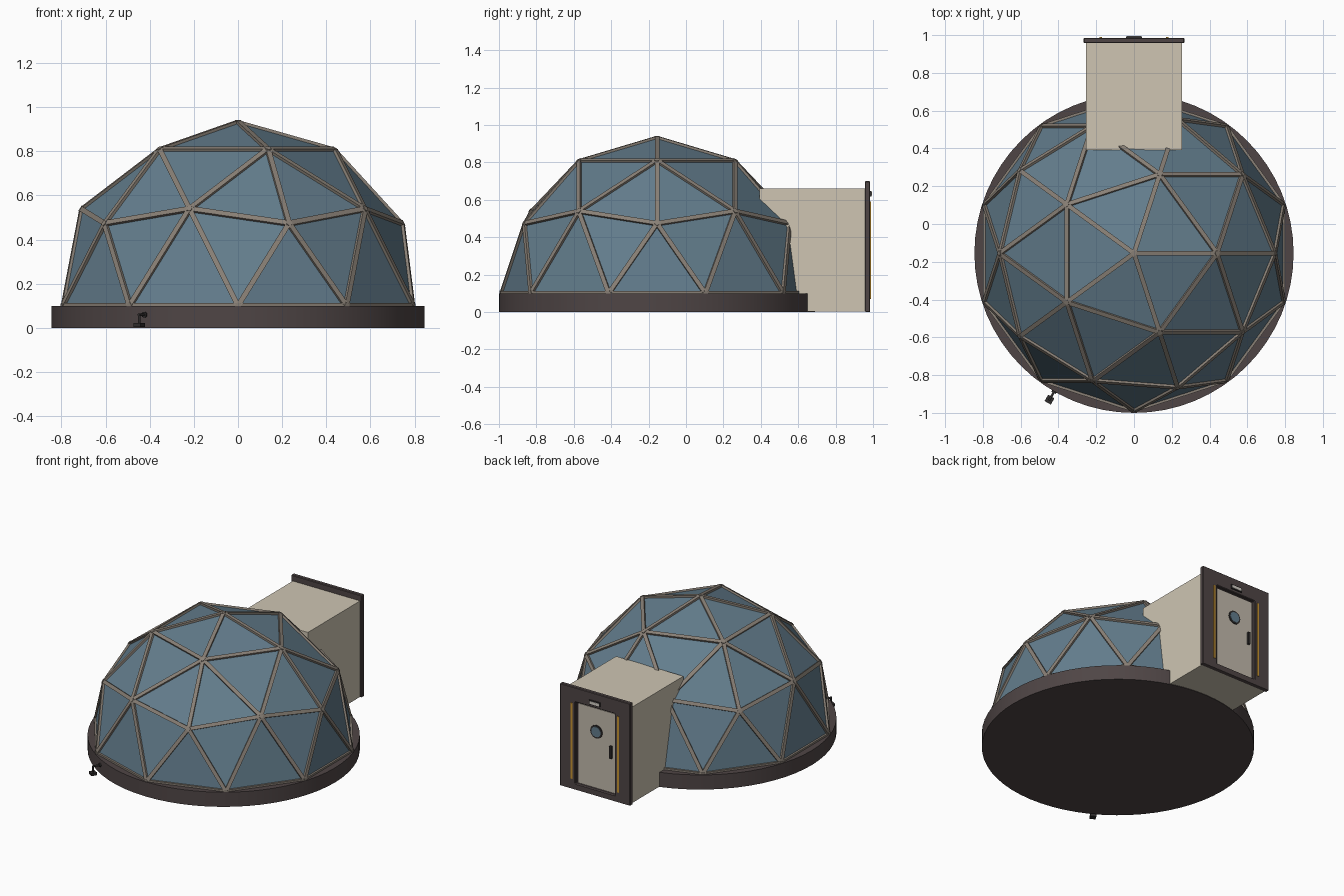
import bpy, bmesh
from math import radians, sin, cos
from mathutils import Matrix, Vector

if "Cube" in bpy.data.objects:
    bpy.data.objects.remove(bpy.data.objects["Cube"], do_unlink=True)


def material(name, r, g, b):
    m = bpy.data.materials.new(name)
    m.use_nodes = True
    m.diffuse_color = (r, g, b, 1)
    m.node_tree.nodes["Principled BSDF"].inputs["Base Color"].default_value = (r, g, b, 1)
    return m


GLASS = material("blue glass", .125, .205, .265)
STRUT = material("taupe strut", .25, .215, .18)
DARK = material("dark brown metal", .078, .060, .060)
CREAM = material("cream wall", .62, .56, .45)
DOOR = material("pale door", .54, .49, .41)
AMBER = material("amber strip", .58, .30, .03)
BLACK = material("black metal", .03, .027, .027)
LAMP = material("pale lamp", .65, .62, .56)

CENTRE = Vector((0, -.155, .1))
RADIUS = .83
BASE_R = .845


def finish(bm, name, mat):
    bmesh.ops.recalc_face_normals(bm, faces=bm.faces)
    mesh = bpy.data.meshes.new(name)
    bm.to_mesh(mesh)
    bm.free()
    mesh.materials.append(mat)
    ob = bpy.data.objects.new(name, mesh)
    bpy.context.collection.objects.link(ob)
    return ob


def add_box(bm, lo, hi):
    lo, hi = Vector(lo), Vector(hi)
    m = Matrix.Translation((lo + hi) / 2) @ Matrix.Diagonal((*(hi - lo), 1))
    return bmesh.ops.create_cube(bm, size=1, matrix=m)


def box(name, lo, hi, mat):
    bm = bmesh.new()
    add_box(bm, lo, hi)
    return finish(bm, name, mat)


def add_rod(bm, a, b, radius, sides):
    a, b = Vector(a), Vector(b)
    turn = (b - a).to_track_quat('Z', 'Y').to_matrix().to_4x4()
    bmesh.ops.create_cone(bm, cap_ends=True, segments=sides, radius1=radius, radius2=radius,
                          depth=(b - a).length, matrix=Matrix.Translation((a + b) / 2) @ turn)


def rod(name, a, b, radius, mat, sides=24):
    bm = bmesh.new()
    add_rod(bm, a, b, radius, sides)
    ob = finish(bm, name, mat)
    bpy.ops.object.select_all(action='DESELECT')
    ob.select_set(True)
    bpy.context.view_layer.objects.active = ob
    bpy.ops.object.shade_smooth_by_angle(angle=radians(35))
    return ob


def bevel(ob, width):
    mod = ob.modifiers.new("soft edges", 'BEVEL')
    mod.width = width
    mod.segments = 1


# Round foundation
rod("foundation", (0, CENTRE.y, 0), (0, CENTRE.y, .1), BASE_R, DARK, 64)

# Geodesic glass panels: upper half of a faceted sphere
dome = bmesh.new()
bmesh.ops.create_icosphere(dome, subdivisions=2, radius=RADIUS)
bmesh.ops.delete(dome, geom=[v for v in dome.verts if v.co.z < -.05], context='VERTS')
bmesh.ops.translate(dome, verts=dome.verts, vec=CENTRE)

# One square strut along every panel edge, turned to face outwards
struts = bmesh.new()
for e in dome.edges:
    a, b = (v.co for v in e.verts)
    mid = (a + b) / 2
    along = (b - a).normalized()
    out = (mid - CENTRE).normalized()
    side = along.cross(out)
    frame = Matrix((side * .024, out * .022, along * (b - a).length)).transposed().to_4x4()
    bmesh.ops.create_cube(struts, size=1, matrix=Matrix.Translation(mid) @ frame)
# Hubs fill the joints between struts
for v in dome.verts:
    out = (v.co - CENTRE).normalized()
    add_rod(struts, v.co - out * .011, v.co + out * .011, .014, 8)
finish(struts, "dome_struts", STRUT)
finish(dome, "dome_panels", GLASS)

# Entrance tunnel running into the dome
box("entrance_tunnel", (-.255, .392, .003), (.255, .962, .66), CREAM)

# Door surround with a recessed opening
bm = bmesh.new()
add_box(bm, (-.267, .957, 0), (.267, .985, .7))
back = max(bm.faces, key=lambda f: f.calc_center_median().y)
bmesh.ops.inset_individual(bm, faces=[back], thickness=.1)


def fit_opening(y):
    for v in back.verts:
        v.co = (.152 if v.co.x > 0 else -.152, y, .6 if v.co.z > .35 else .04)


fit_opening(.985)
inner = bmesh.ops.extrude_discrete_faces(bm, faces=[back])["faces"][0]
back = inner
fit_opening(.964)
bevel(finish(bm, "door_surround", DARK), .004)

# Door leaf, porthole and handle
box("door", (-.138, .96, .045), (.138, .968, .59), DOOR)
rod("porthole_ring", (0, .966, .432), (0, .973, .432), .045, BLACK)
rod("porthole_glass", (0, .966, .432), (0, .975, .432), .035, GLASS)
box("door_handle", (-.119, .966, .28), (-.105, .982, .365), BLACK)

# Amber strips beside the door
for s, word in ((1, "left"), (-1, "right")):
    box(word + "_amber_strip", (s * .176 - .007, .98, .07), (s * .176 + .007, .989, .59), AMBER)

# Lamp above the door
box("lamp_housing", (-.042, .98, .618), (.042, .992, .648), BLACK)
box("door_lamp", (-.036, .985, .623), (.036, .995, .642), LAMP)

# Outside tap: wall flange, bent pipe and square foot
ANGLE = radians(240)


def radial(r, z):
    return Vector((r * cos(ANGLE), CENTRE.y + r * sin(ANGLE), z))


rod("tap_flange", radial(.84, .06), radial(.853, .06), .013, BLACK, 16)
rod("tap_arm", radial(.84, .06), radial(.9, .06), .006, BLACK, 12)
rod("tap_drop", radial(.895, .064), radial(.895, .015), .006, BLACK, 12)
bm = bmesh.new()
bmesh.ops.create_cube(bm, size=1, matrix=Matrix.Translation(radial(.895, .013))
                      @ Matrix.Rotation(ANGLE, 4, 'Z') @ Matrix.Diagonal((.038, .038, .018, 1)))
finish(bm, "tap_foot", BLACK)
